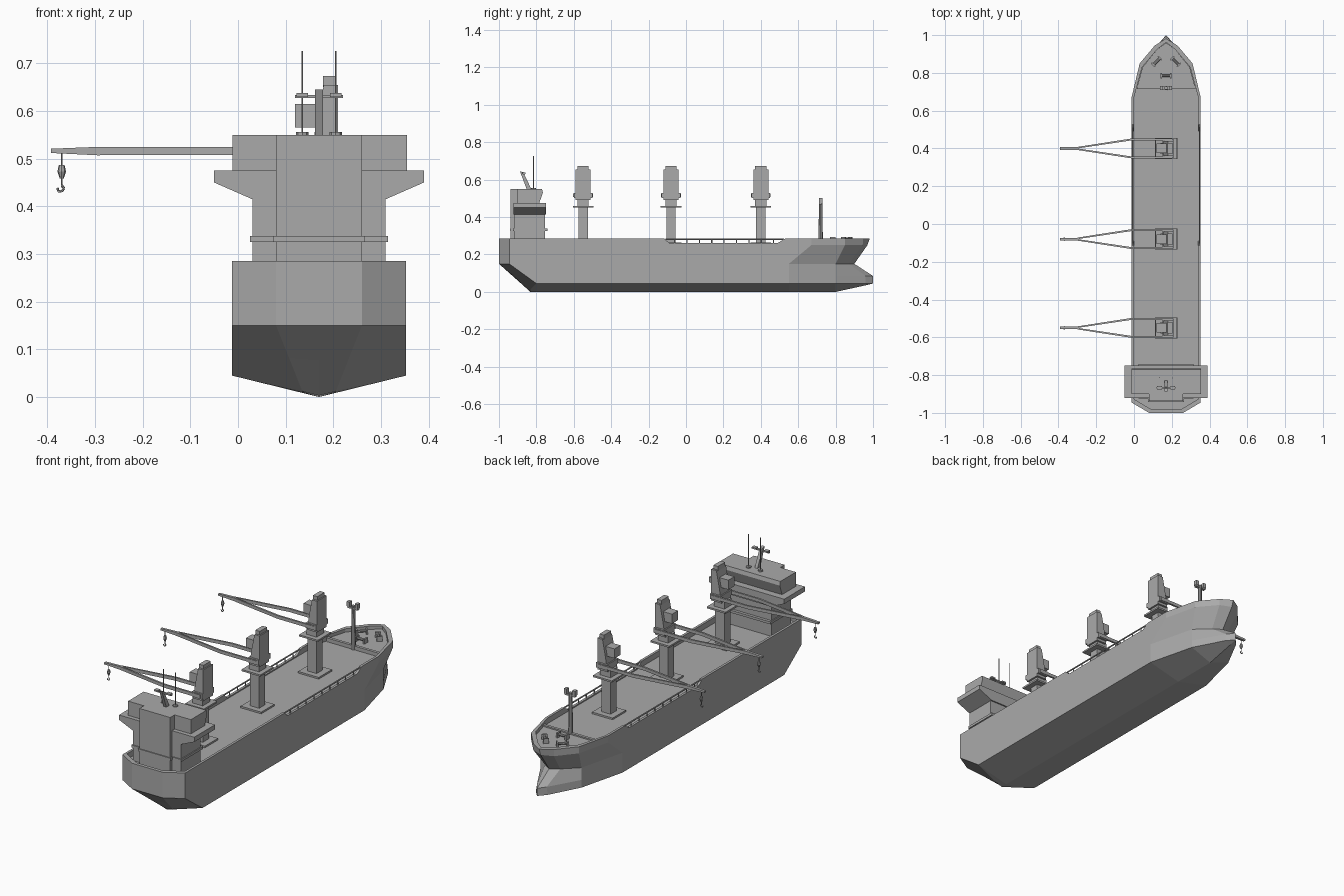
import bpy, bmesh, math
from mathutils import Vector, Matrix

if "Cube" in bpy.data.objects:
    bpy.data.objects.remove(bpy.data.objects["Cube"], do_unlink=True)

CX = 0.17      # ship centreline
HALF = 0.183   # half beam
DECK = 0.255
RAIL = 0.285

grey = bpy.data.materials.new("ship_grey")
grey.use_nodes = True
color = (0.4, 0.4, 0.4, 1)
grey.diffuse_color = color
grey.node_tree.nodes["Principled BSDF"].inputs["Base Color"].default_value = color


def finish(name, bm, normals=True):
    if normals:
        bmesh.ops.recalc_face_normals(bm, faces=bm.faces)
    mesh = bpy.data.meshes.new(name)
    bm.to_mesh(mesh)
    bm.free()
    mesh.materials.append(grey)
    obj = bpy.data.objects.new(name, mesh)
    bpy.context.collection.objects.link(obj)
    return obj


def add_box(bm, x0, x1, y0, y1, z0, z1):
    m = Matrix.Translation(((x0 + x1) / 2, (y0 + y1) / 2, (z0 + z1) / 2))
    m = m @ Matrix.Diagonal((x1 - x0, y1 - y0, z1 - z0, 1))
    bmesh.ops.create_cube(bm, size=1, matrix=m)


def add_bar(bm, a, b, r, r2=None, sides=6):
    a, b = Vector(a), Vector(b)
    d = b - a
    m = Matrix.Translation((a + b) / 2) @ d.to_track_quat("Z", "Y").to_matrix().to_4x4()
    bmesh.ops.create_cone(bm, cap_ends=True, segments=sides, radius1=r,
                          radius2=r if r2 is None else r2, depth=d.length, matrix=m)


def add_prism(bm, points, start, end, axis):
    # Extrudes a 2D outline along the x, y or z axis
    place = {"x": lambda p, t: (t, p[0], p[1]),
             "y": lambda p, t: (p[0], t, p[1]),
             "z": lambda p, t: (p[0], p[1], t)}[axis]
    face = bm.faces.new([bm.verts.new(place(p, start)) for p in points])
    new = bmesh.ops.extrude_face_region(bm, geom=[face], use_keep_orig=True)["geom"]
    shift = Vector(place((0, 0), end - start))
    bmesh.ops.translate(bm, vec=shift, verts=[v for v in new if isinstance(v, bmesh.types.BMVert)])


# Hull: half shell lofted from keel to deck, then mirrored
GAP = [-0.115, -0.09, 0.49, 0.53]


def level(z, stern, bow):
    side = [(HALF, y) for y in GAP]
    return [Vector((x, y, z)) for x, y in stern + side + bow]


stern = [(0, -1), (0.09, -1), (HALF, -0.945)]
low_bow = [(HALF, 0.55), (0.12, 0.8)]
high_bow = [(HALF, 0.67), (0.14, 0.85), (0.06, 0.945)]
chine = level(0.045, [(0, -0.835), (0.035, -0.835), (HALF, -0.8)],
              low_bow + [(0.035, 0.96), (0, 1)])
chine[0].z, chine[1].z = 0.003, 0.012
keel = [Vector((0, v.y, 0)) for v in chine]
keel[0].z = 0.003
keel[-1].z, keel[-2].z = 0.045, 0.035
bulb = level(0.085, stern, low_bow + [(0.028, 0.96), (0, 1)])
for i in range(3):
    bulb[i] = chine[i].lerp(level(0.15, stern, [])[i], 0.5)
knuckle = level(0.15, stern, low_bow + [(0.045, 0.87), (0, 0.9)])
flare = level(0.25, stern, high_bow + [(0, 0.97)])
top = level(RAIL, stern, high_bow + [(0, 0.982)])
top[4].z = top[5].z = DECK + 0.006
inner = []
for i, v in enumerate(top):
    x = max(0, v.x - 0.013)
    y = v.y + (0.018 if i < 3 else -0.02 if i > 7 else 0)
    inner.append(Vector((x, y, v.z)))
foot = [Vector((v.x, v.y, DECK)) for v in inner]
middle = [Vector((0, v.y, DECK)) for v in inner]

bm = bmesh.new()
found = {}


def vert(co):
    key = tuple(round(c, 4) for c in co)
    if key not in found:
        found[key] = bm.verts.new(co)
    return found[key]


rows = [keel, chine, bulb, knuckle, flare, top, inner, foot, middle]
for low, high in zip(rows, rows[1:]):
    for i in range(len(low) - 1):
        ring = [vert(c) for c in (low[i], low[i + 1], high[i + 1], high[i])]
        ring = list(dict.fromkeys(ring))
        if len(ring) > 2:
            bm.faces.new(ring)
hull = finish("hull", bm, normals=False)
hull.location.x = CX
mirror = hull.modifiers.new("mirror", "MIRROR")
mirror.use_clip = True

# Raised foredeck
bm = bmesh.new()
outline = [(0.155, 0.72), (0.125, 0.83), (0.047, 0.925), (0, 0.96)]
outline = outline + [(-x, y) for x, y in outline[-2::-1]]
add_prism(bm, [(CX + x, y) for x, y in outline], DECK - 0.01, 0.268, "z")
add_box(bm, CX - 0.155, CX + 0.155, 0.715, 0.73, DECK - 0.01, 0.275)
finish("foredeck", bm)

# Open railings in the bulwark gaps
bm = bmesh.new()
for s in (-1, 1):
    x = CX + s * (HALF - 0.006)
    add_bar(bm, (x, -0.11, 0.281), (x, 0.525, 0.281), 0.004)
    for i in range(9):
        y = -0.06 + i * 0.066
        add_bar(bm, (x, y, DECK), (x, y, 0.281), 0.003)
finish("side_railings", bm)

# Deckhouse
bm = bmesh.new()
add_box(bm, 0.03, 0.31, -0.92, -0.755, DECK - 0.01, 0.45)
add_box(bm, 0.08, 0.26, -0.937, -0.9, DECK - 0.01, 0.55)
add_box(bm, 0.025, 0.315, -0.925, -0.74, 0.325, 0.338)
add_box(bm, 0.075, 0.265, -0.942, -0.9, 0.325, 0.338)
finish("deckhouse", bm)

bm = bmesh.new()
wing = [(0.22, 0.475), (0.22, 0.45), (0.14, 0.415)]
wing = wing + [(-x, z) for x, z in wing[::-1]]
add_prism(bm, [(CX + x, z) for x, z in wing], -0.922, -0.748, "y")
finish("bridge_wings", bm)

bm = bmesh.new()
bridge = [(-0.9, 0.474), (-0.785, 0.474), (-0.765, 0.53), (-0.77, 0.55), (-0.9, 0.55)]
add_prism(bm, bridge, -0.012, 0.355, "x")
finish("bridge", bm)

# Roof masts
bm = bmesh.new()
for x in (0.135, 0.205):
    add_bar(bm, (x, -0.815, 0.55), (x, -0.815, 0.556), 0.013, sides=8)
    add_bar(bm, (x, -0.815, 0.55), (x, -0.815, 0.726), 0.002)
finish("aerials", bm)

bm = bmesh.new()
add_prism(bm, [(-0.85, 0.545), (-0.825, 0.545), (-0.87, 0.64), (-0.888, 0.645)], 0.162, 0.178, "x")
add_box(bm, 0.12, 0.22, -0.872, -0.862, 0.627, 0.634)
for x in (0.135, 0.205):
    add_box(bm, x - 0.012, x + 0.012, -0.877, -0.857, 0.63, 0.638)
finish("radar_mast", bm)

# Deck cranes
for n, y in enumerate((0.4, -0.08, -0.55), 1):
    bm = bmesh.new()
    add_box(bm, 0.11, 0.23, y - 0.055, y + 0.055, DECK - 0.01, 0.264)
    add_box(bm, 0.143, 0.197, y - 0.025, y + 0.025, DECK, 0.45)
    add_box(bm, 0.115, 0.225, y - 0.055, y + 0.055, 0.45, 0.459)
    add_box(bm, 0.14, 0.2, y - 0.03, y + 0.03, 0.459, 0.495)
    finish(f"crane_column_{n}", bm)

    bm = bmesh.new()
    head = [(0.15, 0.49), (0.21, 0.49), (0.21, 0.655), (0.18, 0.655), (0.165, 0.58)]
    add_prism(bm, head, y - 0.04, y + 0.04, "y")
    add_box(bm, 0.178, 0.204, y - 0.03, y + 0.03, 0.65, 0.674)
    add_box(bm, 0.12, 0.172, y - 0.025, y + 0.025, 0.565, 0.615)
    add_box(bm, 0.15, 0.21, y - 0.05, y + 0.05, 0.503, 0.53)
    finish(f"crane_head_{n}", bm)

    bm = bmesh.new()
    for s in (-1, 1):
        arm = [(0.2, 0.043), (0.2, 0.053), (-0.01, 0.053), (-0.3, 0.008), (-0.3, 0), (-0.01, 0.043)]
        add_prism(bm, [(x, y + s * v) for x, v in arm], 0.508, 0.525, "z")
    tip = [(-0.29, 0.507), (-0.29, 0.525), (-0.392, 0.521), (-0.392, 0.512)]
    add_prism(bm, tip, y - 0.007, y + 0.007, "y")
    finish(f"crane_jib_{n}", bm)

    bm = bmesh.new()
    x = -0.37
    add_bar(bm, (x, y, 0.515), (x, y, 0.44), 0.002)
    add_bar(bm, (x, y, 0.487), (x, y, 0.473), 0.006, 0.009, 8)
    add_bar(bm, (x, y, 0.473), (x, y, 0.458), 0.009, 0.004, 8)
    hook = [(x, 0.445), (x + 0.005, 0.438), (x, 0.431), (x - 0.007, 0.432), (x - 0.009, 0.439)]
    for a, b in zip(hook, hook[1:]):
        add_bar(bm, (a[0], y, a[1]), (b[0], y, b[1]), 0.0025)
    finish(f"crane_hook_{n}", bm)

# Bow mast
bm = bmesh.new()
add_bar(bm, (CX, 0.72, DECK), (CX, 0.72, 0.485), 0.012, 0.009, 8)
add_box(bm, CX - 0.03, CX + 0.03, 0.712, 0.728, 0.468, 0.476)
for s in (-1, 1):
    add_box(bm, CX + s * 0.024 - 0.008, CX + s * 0.024 + 0.008, 0.71, 0.73, 0.476, 0.502)
finish("bow_mast", bm)

# Anchor winches
for n, (x, y, turn) in enumerate([(0.12, 0.86, 45), (0.22, 0.86, -45), (CX, 0.785, 0)], 1):
    bm = bmesh.new()
    add_bar(bm, (-0.028, 0, 0.015), (0.028, 0, 0.015), 0.007, sides=8)
    for s in (-1, 1):
        add_box(bm, s * 0.025 - 0.004, s * 0.025 + 0.004, -0.014, 0.014, 0, 0.026)
    winch = finish(f"winch_{n}", bm)
    winch.location = (x, y, 0.268)
    winch.rotation_euler.z = math.radians(turn)
